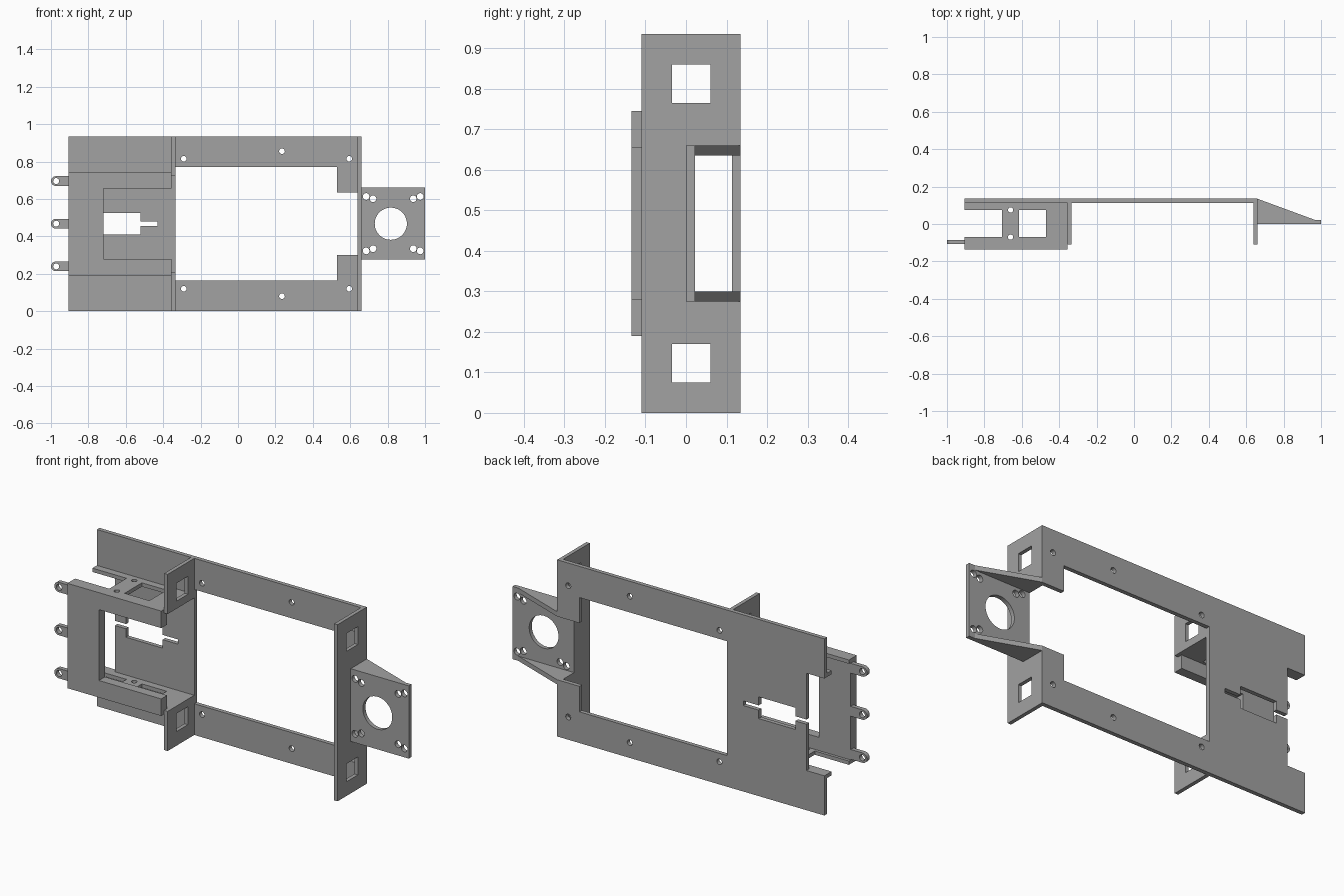
import bpy, bmesh, math
from mathutils import Matrix

cube = bpy.data.objects.get("Cube")
if cube:
    bpy.data.objects.remove(cube, do_unlink=True)

grey = bpy.data.materials.new("plain grey")
grey.use_nodes = True
COLOUR = (0.36, 0.36, 0.36, 1)
grey.diffuse_color = COLOUR
grey.node_tree.nodes["Principled BSDF"].inputs["Base Color"].default_value = COLOUR

H = 0.935          # frame height
MID = H / 2        # mirror plane of the whole bracket
BACK, SHEET = 0.113, 0.135

# Local (u, v, depth) to world axes, by the axis each sheet faces
AXES = {
    "x": Matrix(((0, 0, 1, 0), (1, 0, 0, 0), (0, 1, 0, 0), (0, 0, 0, 1))),
    "y": Matrix(((1, 0, 0, 0), (0, 0, 1, 0), (0, 1, 0, 0), (0, 0, 0, 1))),
    "z": Matrix.Identity(4),
}


def rect(u0, u1, v0, v1):
    return [(u0, v0), (u1, v0), (u1, v1), (u0, v1)]


def circle(u, v, r, n=32):
    return [(u + r * math.cos(math.tau * i / n), v + r * math.sin(math.tau * i / n))
            for i in range(n)]


def flip(points):
    """Mirror points about the mid height."""
    return [(u, H - v) for u, v in reversed(points)]


def mirrored(half):
    """Close an outline from its lower half."""
    return half + flip(half)


def sheet(name, axis, lo, hi, outline, holes=()):
    """Flat sheet between depths lo and hi, with holes through it."""
    curve = bpy.data.curves.new(name, "CURVE")
    curve.dimensions = "2D"
    curve.fill_mode = "BOTH"
    curve.extrude = (hi - lo) / 2
    for loop in [outline, *holes]:
        spline = curve.splines.new("POLY")
        spline.points.add(len(loop) - 1)
        for point, (u, v) in zip(spline.points, loop):
            point.co = (u, v, 0, 1)
        spline.use_cyclic_u = True
    temp = bpy.data.objects.new(name + " outline", curve)
    bpy.context.collection.objects.link(temp)
    deps = bpy.context.evaluated_depsgraph_get()
    mesh = bpy.data.meshes.new_from_object(temp.evaluated_get(deps))
    bpy.data.objects.remove(temp, do_unlink=True)
    mesh.transform(AXES[axis] @ Matrix.Translation((0, 0, (lo + hi) / 2)))
    bm = bmesh.new()
    bm.from_mesh(mesh)
    bmesh.ops.remove_doubles(bm, verts=bm.verts, dist=0.0002)
    bmesh.ops.recalc_face_normals(bm, faces=bm.faces)
    bm.to_mesh(mesh)
    bm.free()
    mesh.materials.clear()
    mesh.materials.append(grey)
    obj = bpy.data.objects.new(name, mesh)
    bpy.context.collection.objects.link(obj)
    bpy.ops.object.select_all(action="DESELECT")
    obj.select_set(True)
    bpy.context.view_layer.objects.active = obj
    bpy.ops.object.shade_smooth_by_angle(angle=math.radians(30))
    return obj


# Back plate: notched at the outer end, with a large window and a cable slot
plate = mirrored([(-0.905, 0), (0.66, 0), (0.66, 0.3), (0.53, 0.3), (0.53, 0.165),
                  (-0.335, 0.165)])
# The window opens through the +x edge, the slot through the notch
lower = [(-0.905, 0.21), (-0.905, 0)]
slot = [(-0.43, 0.455), (-0.52, 0.455), (-0.52, 0.41), (-0.735, 0.41),
        (-0.735, 0.455), (-0.8, 0.455), (-0.8, 0.21)]
plate = plate[1:-1] + flip([]) + flip(lower[1:]) + flip(lower[:1]) \
    + flip(slot[-1:]) + flip(slot[:-1]) + slot + lower
screws = [circle(x, z, 0.015, 20) for x, d in ((-0.29, 0.12), (0.235, 0.08), (0.595, 0.12))
          for z in (d, H - d)]
sheet("back_plate", "y", BACK, SHEET, plate, screws)

# End wall, cut away behind the motor mount
window = rect(-0.035, 0.06, 0.075, 0.17)
sheet("end_wall", "x", 0.64, 0.66,
      mirrored([(-0.11, 0), (BACK, 0), (BACK, 0.3), (0.022, 0.3)])[:4]
      + flip([(-0.11, 0), (BACK, 0), (BACK, 0.3), (0.022, 0.3)]),
      [window, flip(window)])

# Middle wall tabs and the box flanges, below and above
tab = rect(-0.11, BACK, 0, 0.21)
sheet("lower_middle_tab", "x", -0.355, -0.335, tab, [window])
sheet("upper_middle_tab", "x", -0.355, -0.335, flip(tab), [flip(window)])

FRONT = -0.085
flange = [(-0.905, FRONT), (-0.355, FRONT), (-0.355, BACK), (-0.905, BACK),
          (-0.905, 0.075), (-0.705, 0.075), (-0.705, -0.07), (-0.905, -0.07)]
# The front screw hole runs close to the front plate, so it stays just inside
flange_holes = [rect(-0.615, -0.47, -0.07, 0.075), circle(-0.66, 0.075, 0.014, 20),
                circle(-0.66, -0.07, 0.014, 20)]
for name, z in (("lower_flange", 0.19), ("upper_flange", H - 0.21)):
    sheet(name, "z", z, z + 0.02, flange, flange_holes)

# Front plate, open towards the middle
sheet("front_plate", "y", -0.135, FRONT,
      mirrored([(-0.905, 0.19), (-0.355, 0.19), (-0.355, 0.28), (-0.72, 0.28)])[:4]
      + flip([(-0.905, 0.19), (-0.355, 0.19), (-0.355, 0.28), (-0.72, 0.28)]))

# Round-ended hinge lugs
for i in range(3):
    z, r = MID + (i - 1) * 0.228, 0.026
    arc = [(-0.974 - r * math.sin(math.pi * k / 12), z + r * math.cos(math.pi * k / 12))
           for k in range(13)]
    sheet(f"hinge_lug_{i + 1}", "y", -0.108, FRONT,
          [(-0.905, z + r)] + arc + [(-0.905, z - r)], [circle(-0.972, z, 0.016, 20)])

# Motor mount with bore, paired screw holes and two gussets
bolts = [circle(x, z, 0.018, 20)
         for x, d in ((0.685, 0.322), (0.722, 0.334), (0.937, 0.334), (0.974, 0.322))
         for z in (d, H - d)]
sheet("motor_plate", "y", 0, 0.022, rect(0.66, 1, 0.275, H - 0.275),
      [circle(0.817, MID, 0.086, 48)] + bolts)
for name, z in (("lower_gusset", 0.275), ("upper_gusset", H - 0.3)):
    sheet(name, "z", z, z + 0.025, [(0.66, 0.022), (0.967, 0.022), (0.66, SHEET)])
